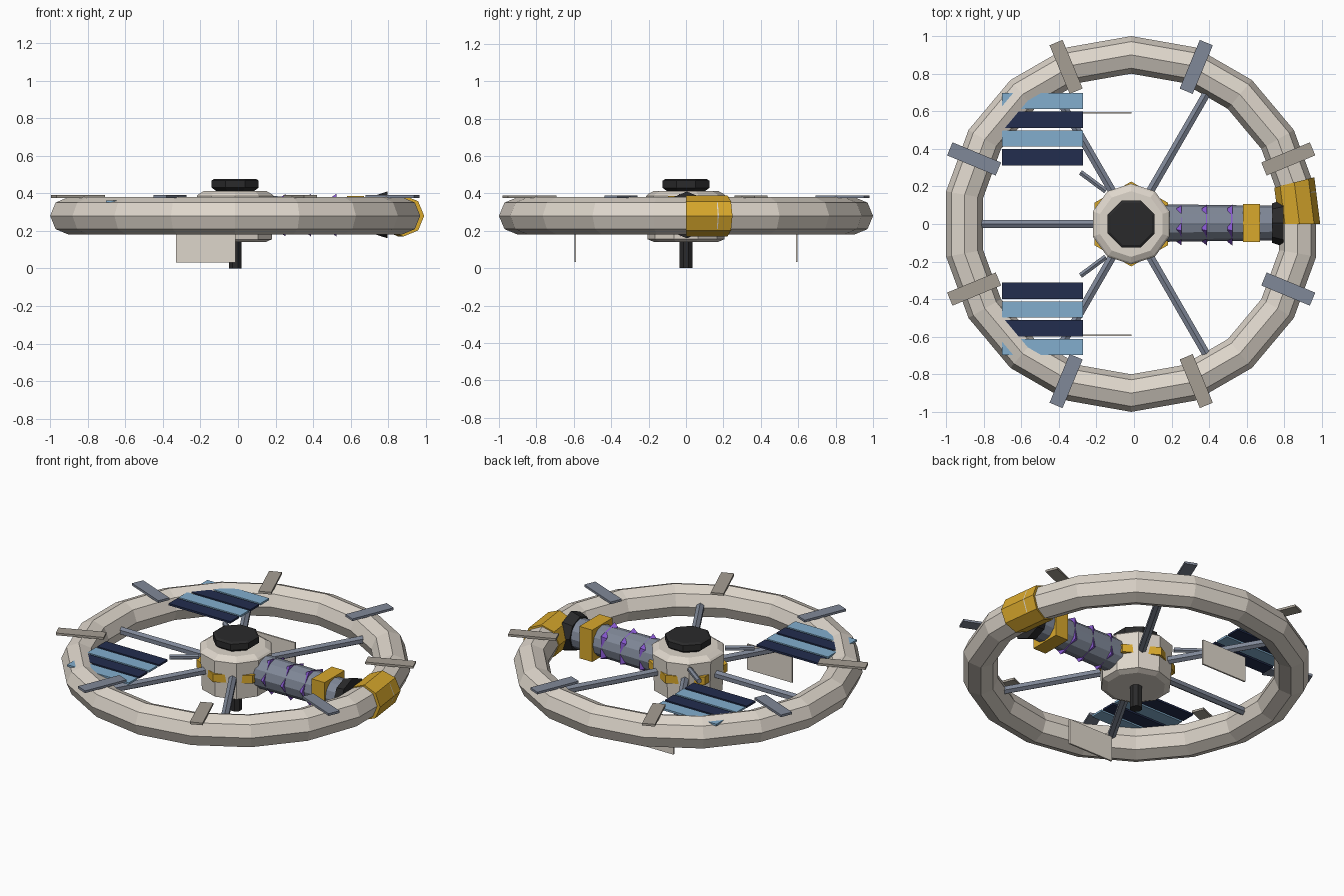
import bpy, bmesh, math
from mathutils import Vector, Matrix

if "Cube" in bpy.data.objects:
    bpy.data.objects.remove(bpy.data.objects["Cube"])

CX = -0.015   # wheel centre


def srgb(r, g, b):
    f = lambda c: (c / 255 / 12.92) if c < 10 else ((c / 255 + 0.055) / 1.055) ** 2.4
    return (f(r), f(g), f(b), 1)


def material(name, *rgb):
    m = bpy.data.materials.new(name)
    m.diffuse_color = srgb(*rgb)
    m.use_nodes = True
    m.node_tree.nodes["Principled BSDF"].inputs["Base Color"].default_value = m.diffuse_color
    return m


CREAM = material("cream hull", 222, 214, 203)
TAN = material("warm grey plate", 166, 159, 148)
STEEL = material("blue grey metal", 128, 136, 152)
GOLD = material("gold", 216, 168, 44)
BLACK = material("black", 42, 42, 43)
NAVY = material("navy cell", 34, 45, 78)
SKY = material("sky blue cell", 130, 174, 206)
PURPLE = material("purple", 140, 92, 215)


def finish(name, bm, mat):
    bmesh.ops.recalc_face_normals(bm, faces=bm.faces)
    me = bpy.data.meshes.new(name)
    bm.to_mesh(me)
    bm.free()
    me.materials.append(mat)
    ob = bpy.data.objects.new(name, me)
    bpy.context.collection.objects.link(ob)
    return ob


def box(name, mat, center, size, turn=0.0):
    bm = bmesh.new()
    bmesh.ops.create_cube(bm, size=1, matrix=Matrix.Translation(center)
                          @ Matrix.Rotation(turn, 4, 'Z') @ Matrix.Diagonal((*size, 1)))
    return finish(name, bm, mat)


def rod(name, mat, a, b, r1, r2=None, sides=8, spin=0.0):
    """Straight prism or taper from a to b."""
    a, b = Vector(a), Vector(b)
    d = b - a
    bm = bmesh.new()
    bmesh.ops.create_cone(bm, cap_ends=True, segments=sides, radius1=r1,
                          radius2=r1 if r2 is None else r2, depth=d.length,
                          matrix=Matrix.Translation((a + b) / 2)
                          @ d.to_track_quat('Z', 'Y').to_matrix().to_4x4()
                          @ Matrix.Rotation(spin, 4, 'Z'))
    return finish(name, bm, mat)


def lathe(name, mat, profile, sides, spin=0.0):
    """Turned solid about the wheel axis from (radius, z) pairs."""
    bm = bmesh.new()
    rings = [[bm.verts.new((CX + r * math.cos(spin + math.tau * i / sides),
                            r * math.sin(spin + math.tau * i / sides), z))
              for i in range(sides)] for r, z in profile]
    for lo, hi in zip(rings, rings[1:]):
        for i in range(sides):
            j = (i + 1) % sides
            bm.faces.new((lo[i], lo[j], hi[j], hi[i]))
    bm.faces.new(rings[0])
    bm.faces.new(rings[-1])
    return finish(name, bm, mat)


def ring_arc(name, mat, R, r, angles, closed):
    """Octagonal tube swept round the wheel through the given angles."""
    bm = bmesh.new()
    loops = []
    for a in angles:
        loop = []
        for k in range(8):
            t = math.tau * k / 8
            q = R + r * math.cos(t)
            loop.append(bm.verts.new((CX + q * math.cos(a), q * math.sin(a),
                                      0.28 + r * math.sin(t))))
        loops.append(loop)
    n = len(loops)
    for i in range(n if closed else n - 1):
        p, q = loops[i], loops[(i + 1) % n]
        for k in range(8):
            m = (k + 1) % 8
            bm.faces.new((p[k], p[m], q[m], q[k]))
    if not closed:
        bm.faces.new(loops[0])
        bm.faces.new(loops[-1])
    return finish(name, bm, mat)


rad = math.radians

# Outer ring and its gold sleeve
ring_arc("outer_ring", CREAM, 0.90, 0.10, [rad(10 + 20 * i) for i in range(18)], True)
ring_arc("ring_sleeve", GOLD, 0.896, 0.11, [0, rad(14.3)], False)

# Hub, gold belt, docking cap and lower stub
lathe("hub", CREAM, [(0.17, 0.14), (0.205, 0.155), (0.215, 0.385), (0.205, 0.395), (0.175, 0.412)],
      10, rad(18))
lathe("hub_belt", GOLD, [(0.226, 0.255), (0.226, 0.305)], 6, rad(30))
lathe("dock_cap", BLACK, [(0.10, 0.405), (0.135, 0.43), (0.135, 0.468), (0.12, 0.477)], 8, rad(22.5))
lathe("lower_stub", BLACK, [(0.037, 0.0), (0.037, 0.15)], 8, rad(22.5))

# Spokes
for i in range(1, 6):
    a = rad(60 * i)
    c, s = math.cos(a), math.sin(a)
    rod(f"spoke_{i}", STEEL, (CX + 0.18 * c, 0.18 * s, 0.28), (CX + 0.83 * c, 0.83 * s, 0.28),
        0.025, sides=6)

# Radial plates on top of the ring, alternating colours
for i in range(8):
    a = rad(22.5 + 45 * i)
    box(f"ring_plate_{i}", STEEL if i % 2 else TAN,
        (CX + 0.905 * math.cos(a), 0.905 * math.sin(a), 0.383), (0.28, 0.075, 0.014), a)

# Striped solar panels, booms and hanging radiator fins on both sides
for side, label in ((1, "back"), (-1, "front")):
    for i in range(4):
        box(f"{label}_solar_strip_{i}", SKY if i % 2 else NAVY,
            (-0.487, side * (0.355 + 0.1 * i), 0.356), (0.43, 0.087, 0.012))
    rod(f"{label}_boom", STEEL, (-0.15, side * 0.175, 0.36), (-0.285, side * 0.275, 0.36), 0.016, sides=6)
    box(f"{label}_fin", CREAM, (-0.172, side * 0.592, 0.112), (0.315, 0.01, 0.16))

# Laboratory arm along +x with purple collars, gold clamp and black flange
Y, Z = 0.005, 0.285
rod("arm_tube", STEEL, (0.15, Y, Z), (0.76, Y, Z), 0.10, 0.092, sides=12)
for i, x in enumerate((0.24, 0.375, 0.51)):
    rod(f"arm_collar_{i}", PURPLE, (x - 0.013, Y, Z), (x + 0.013, Y, Z), 0.10, 0.119, 5, rad(20))
rod("arm_clamp", GOLD, (0.58, Y, Z), (0.67, Y, Z), 0.142, sides=4, spin=rad(45))
rod("arm_flange", BLACK, (0.735, Y, Z), (0.797, Y, Z), 0.105, 0.125, sides=8)
rod("arm_tip", GOLD, (0.79, Y, Z), (0.85, Y, Z), 0.045, 0.03, sides=6)
